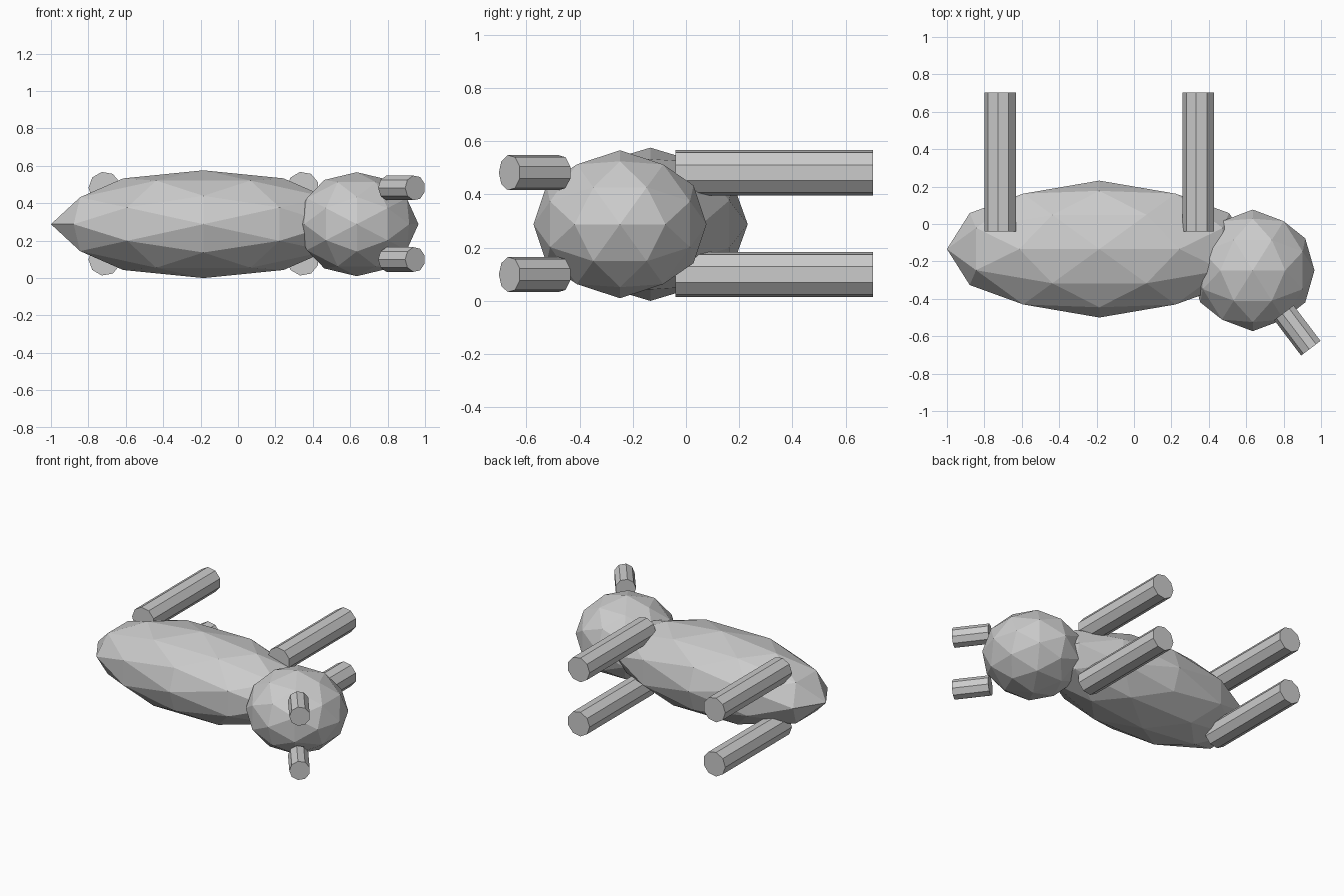
import bpy
import bmesh
from math import pi
from mathutils import Matrix, Vector

cube = bpy.data.objects.get("Cube")
if cube:
    bpy.data.objects.remove(cube)

grey = bpy.data.materials.new("plain grey")
grey.use_nodes = True
grey.diffuse_color = (0.6, 0.6, 0.6, 1)
grey.node_tree.nodes["Principled BSDF"].inputs["Base Color"].default_value = (0.6, 0.6, 0.6, 1)


def finish(name, bm):
    bmesh.ops.recalc_face_normals(bm, faces=bm.faces)
    mesh = bpy.data.meshes.new(name)
    bm.to_mesh(mesh)
    bm.free()
    mesh.materials.append(grey)
    obj = bpy.data.objects.new(name, mesh)
    bpy.context.collection.objects.link(obj)
    return obj


def faceted_ball(name, centre, radii):
    """Icosahedron with edges along the axes, split once and rounded, then stretched."""
    phi = (1 + 5 ** 0.5) / 2
    bm = bmesh.new()
    for s in (-1, 1):
        for t in (-phi, phi):
            for corner in ((0, t, s), (s, 0, t), (t, s, 0)):
                bm.verts.new(corner)
    bmesh.ops.convex_hull(bm, input=bm.verts[:])
    bmesh.ops.subdivide_edges(bm, edges=bm.edges[:], cuts=1, use_grid_fill=True)
    for v in bm.verts:
        v.co.normalize()
    obj = finish(name, bm)
    obj.location = centre
    obj.scale = radii
    return obj


def rod(name, start, end, radius):
    """Nine-sided rod lying level, with one ridge on its -x side."""
    start, end = Vector(start), Vector(end)
    along = (end - start).normalized()
    up = Vector((0, 0, 1))
    side = along.cross(up)
    if side.x > 0:
        side = -side
    bm = bmesh.new()
    bmesh.ops.create_cone(bm, cap_ends=True, segments=9, radius1=radius,
                          radius2=radius, depth=(end - start).length)
    # Turn the ridge to local +x before aligning the axes
    ridge = max(bm.verts, key=lambda v: v.co.y)
    turn = Vector((1, 0)).angle_signed(ridge.co.xy)
    bmesh.ops.rotate(bm, verts=bm.verts, matrix=Matrix.Rotation(turn, 3, 'Z'))
    axes = Matrix((side, along.cross(side), along)).transposed().to_4x4()
    bm.transform(Matrix.Translation((start + end) / 2) @ axes)
    return finish(name, bm)


# Body and head
faceted_ball("body", (-0.185, -0.134, 0.288), (0.815, 0.366, 0.288))
faceted_ball("head", (0.635, -0.248, 0.288), (0.33, 0.325, 0.278))

# Legs and horns, one set on each side
for label, z in (("left", 0.482), ("right", 0.099)):
    for part, x in (("hind", -0.713), ("front", 0.347)):
        rod(f"{label}_{part}_leg", (x, -0.04, z), (x, 0.703, z), 0.0866)
    rod(f"{label}_horn", (0.803, -0.473, z), (0.947, -0.663, z), 0.067)
